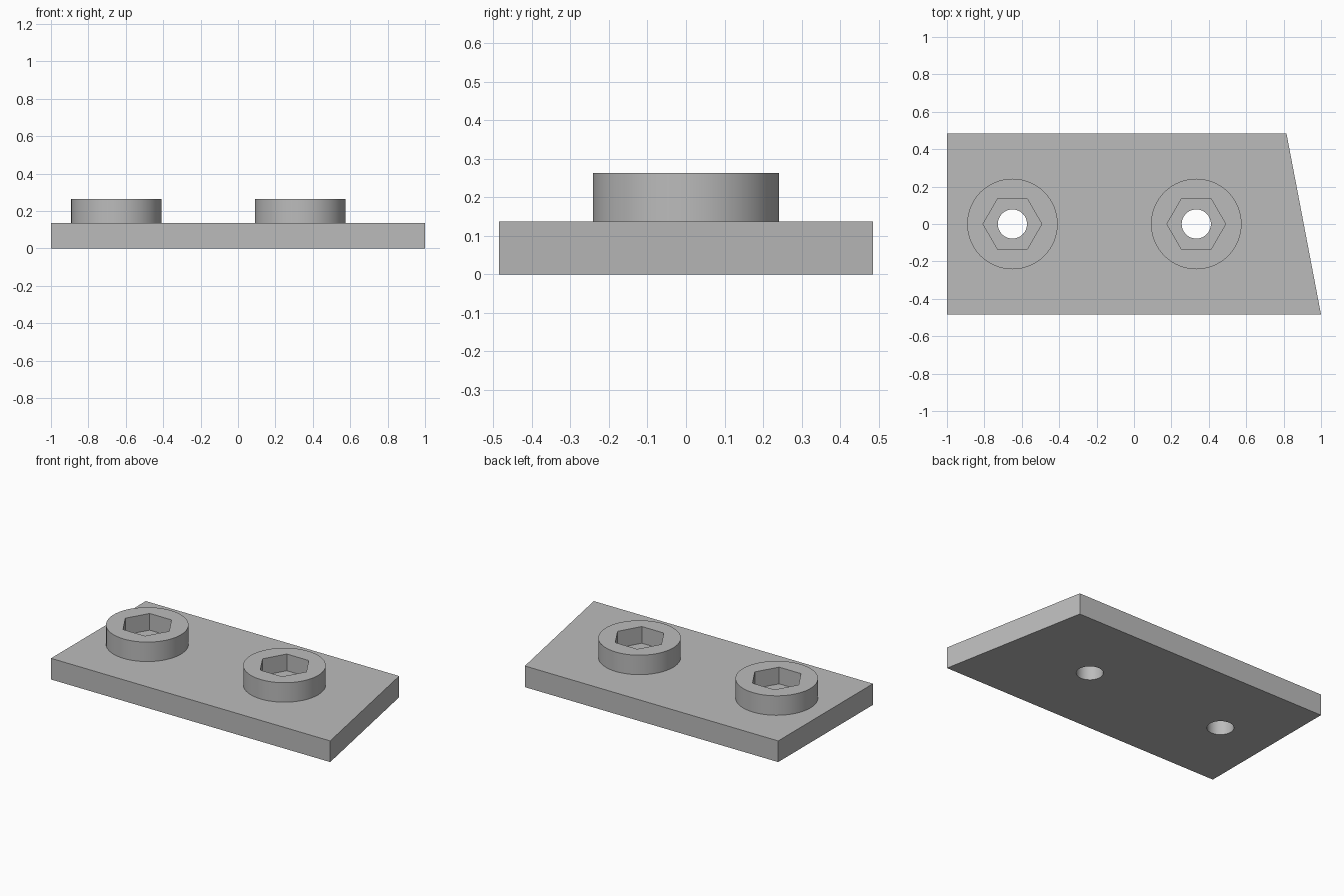
import bpy, bmesh, math

cube = bpy.data.objects.get("Cube")
if cube:
    bpy.data.objects.remove(cube, do_unlink=True)

grey = bpy.data.materials.new("light_grey")
grey.use_nodes = True
colour = (0.5, 0.5, 0.5, 1)
grey.diffuse_color = colour
grey.node_tree.nodes["Principled BSDF"].inputs["Base Color"].default_value = colour

PLATE_TOP, BOSS_TOP, POCKET_FLOOR = 0.137, 0.263, 0.155
HALF_DEPTH = 0.485
BOSS_X = (-0.65, 0.333)


def prism(name, outline, bottom, top):
    """Extrude a flat outline upward into a closed solid."""
    bm = bmesh.new()
    base = bm.faces.new([bm.verts.new((x, y, bottom)) for x, y in outline])
    side = bmesh.ops.extrude_face_region(bm, geom=[base])
    verts = [v for v in side["geom"] if isinstance(v, bmesh.types.BMVert)]
    bmesh.ops.translate(bm, verts=verts, vec=(0, 0, top - bottom))
    bmesh.ops.recalc_face_normals(bm, faces=bm.faces)
    mesh = bpy.data.meshes.new(name)
    bm.to_mesh(mesh)
    bm.free()
    obj = bpy.data.objects.new(name, mesh)
    bpy.context.collection.objects.link(obj)
    mesh.materials.append(grey)
    return obj


def ring(x, radius, sides):
    return [(x + radius * math.cos(math.tau * i / sides),
             radius * math.sin(math.tau * i / sides)) for i in range(sides)]


def combine(target, tool, operation):
    mod = target.modifiers.new(tool.name, "BOOLEAN")
    mod.operation = operation
    mod.solver = "EXACT"
    mod.object = tool
    bpy.context.view_layer.objects.active = target
    bpy.ops.object.modifier_apply(modifier=mod.name)
    bpy.data.objects.remove(tool, do_unlink=True)


# Base plate with one slanted end
plate = prism("mounting_plate",
              [(-1, -HALF_DEPTH), (1, -HALF_DEPTH), (0.815, HALF_DEPTH), (-1, HALF_DEPTH)],
              0, PLATE_TOP)

# Round bosses, each with a hexagonal nut pocket and a through hole
for x in BOSS_X:
    combine(plate, prism("boss", ring(x, 0.242, 64), 0.05, BOSS_TOP), "UNION")
    combine(plate, prism("nut_pocket", ring(x, 0.157, 6), POCKET_FLOOR, 0.4), "DIFFERENCE")
    combine(plate, prism("bolt_hole", ring(x, 0.078, 48), -0.1, 0.4), "DIFFERENCE")

# Smooth the round walls, keep the edges sharp
bpy.ops.object.select_all(action="DESELECT")
plate.select_set(True)
bpy.context.view_layer.objects.active = plate
bpy.ops.object.shade_smooth_by_angle(angle=math.radians(30))
